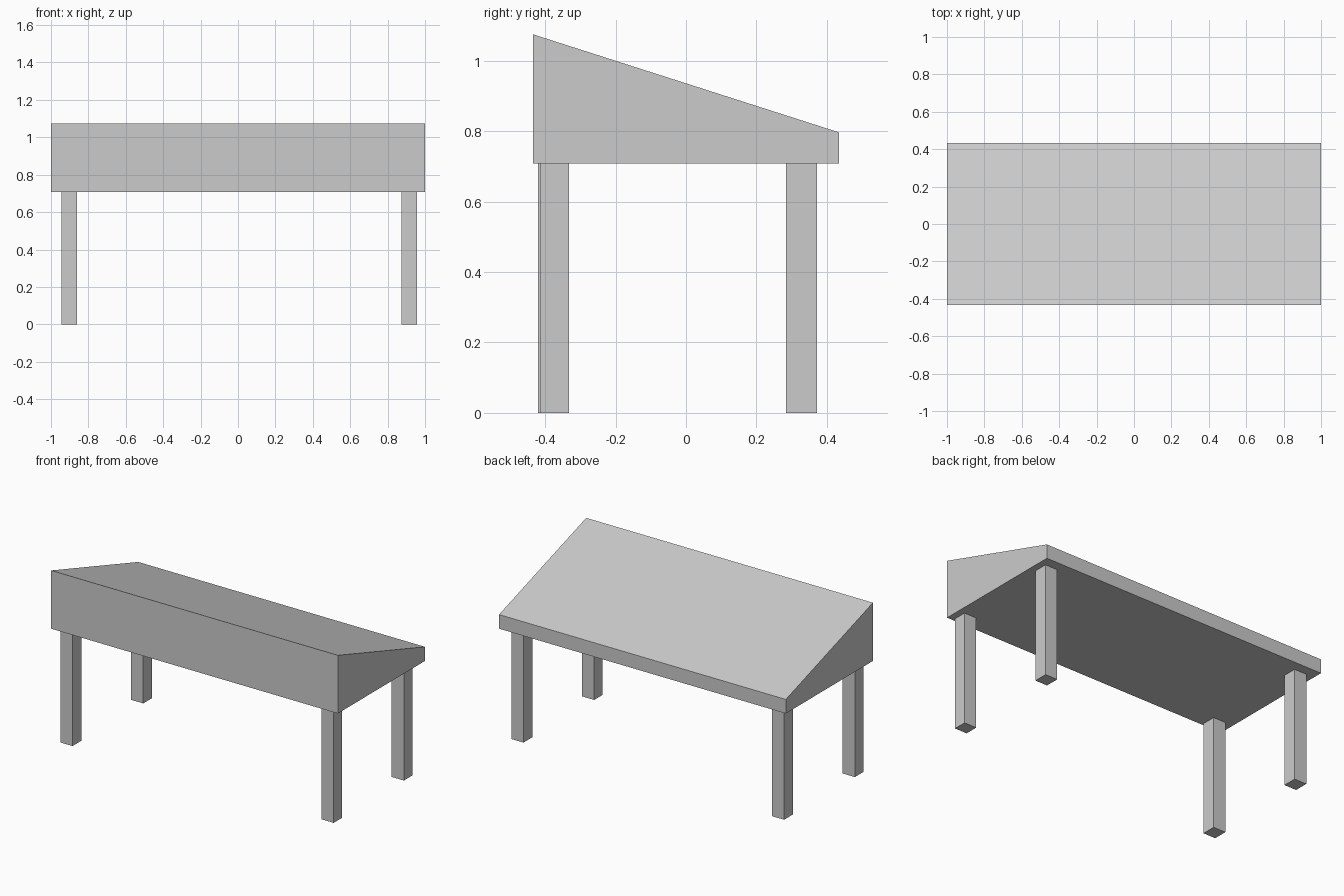
import bpy

if "Cube" in bpy.data.objects:
    bpy.data.objects.remove(bpy.data.objects["Cube"])

BOTTOM = 0.708


def add_mesh(name, verts, faces):
    mesh = bpy.data.meshes.new(name)
    mesh.from_pydata(verts, [], faces)
    obj = bpy.data.objects.new(name, mesh)
    bpy.context.collection.objects.link(obj)
    return obj


def extrude_x(name, profile, x0, x1):
    """Prism from a (y, z) profile running counter-clockwise seen from +x."""
    n = len(profile)
    verts = [(x, y, z) for x in (x0, x1) for y, z in profile]
    faces = [tuple(reversed(range(n))), tuple(range(n, 2 * n))]
    faces += [(i, (i + 1) % n, (i + 1) % n + n, i + n) for i in range(n)]
    return add_mesh(name, verts, faces)


# Sloped desk box, tall at the front and low at the back
extrude_x("desk_box",
          [(-0.434, BOTTOM), (0.434, BOTTOM), (0.434, 0.797), (-0.434, 1.075)],
          -1.0, 1.0)

# Four square legs: x range, y range
legs = {
    "front_left_leg": (-0.945, -0.86, -0.42, -0.332),
    "front_right_leg": (0.873, 0.958, -0.415, -0.332),
    "back_left_leg": (-0.945, -0.86, 0.284, 0.372),
    "back_right_leg": (0.873, 0.958, 0.284, 0.372),
}
for name, (x0, x1, y0, y1) in legs.items():
    extrude_x(name, [(y0, 0), (y1, 0), (y1, BOTTOM), (y0, BOTTOM)], x0, x1)
